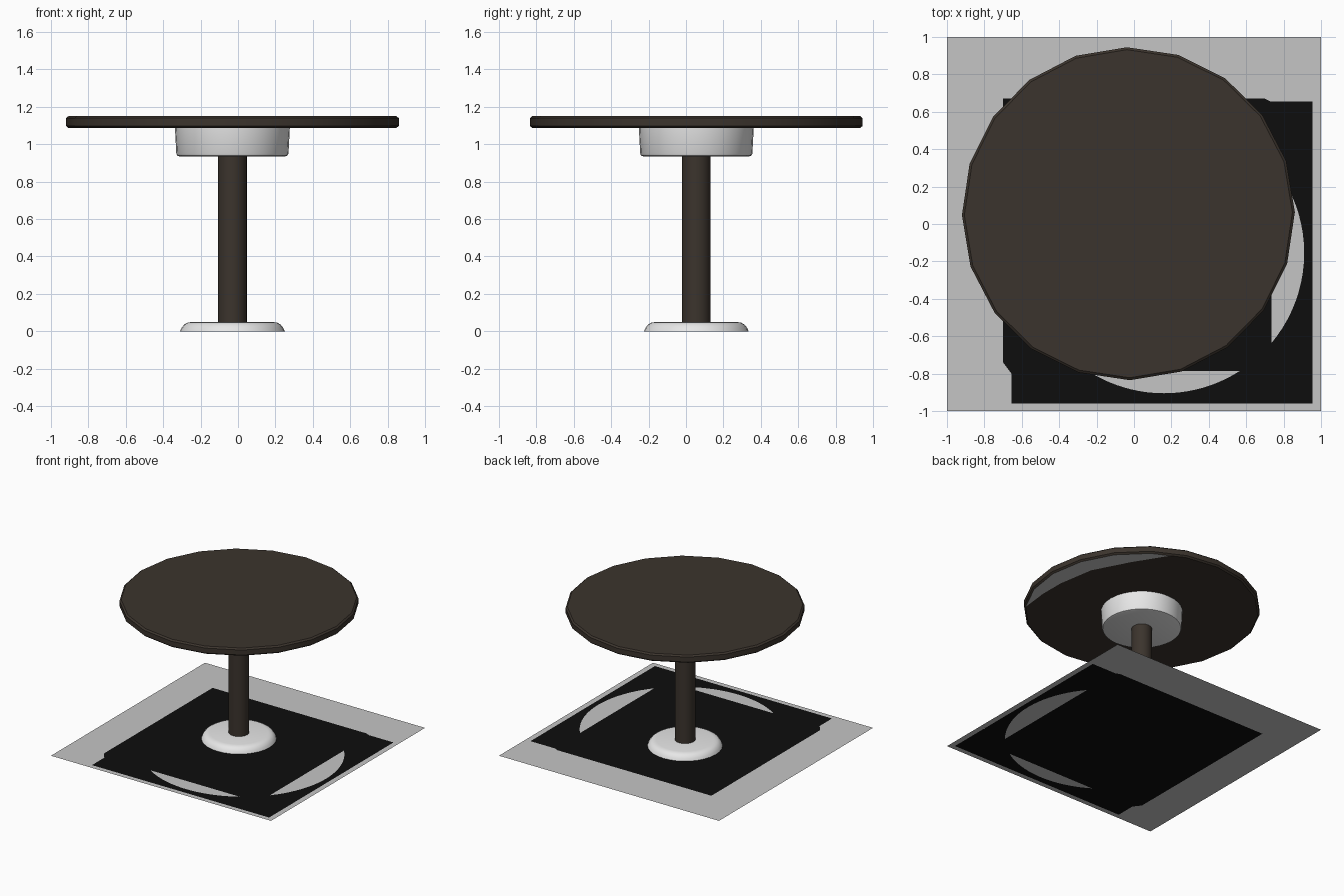
import bpy, bmesh, math
from mathutils import Vector

if "Cube" in bpy.data.objects:
    bpy.data.objects.remove(bpy.data.objects["Cube"])

CX, CY = -0.03, 0.055          # table axis


def material(name, r, g, b):
    m = bpy.data.materials.new(name)
    m.diffuse_color = (r, g, b, 1)
    m.use_nodes = True
    m.node_tree.nodes["Principled BSDF"].inputs["Base Color"].default_value = m.diffuse_color
    return m


WHITE = material("white", 0.80, 0.80, 0.80)
GREY = material("light_grey", 0.56, 0.56, 0.56)
BROWN = material("dark_brown", 0.044, 0.034, 0.026)
BLACK = material("black", 0.004, 0.004, 0.004)


def finish(name, bm, mats, smooth=True):
    mesh = bpy.data.meshes.new(name)
    bm.to_mesh(mesh)
    bm.free()
    for m in mats:
        mesh.materials.append(m)
    ob = bpy.data.objects.new(name, mesh)
    bpy.context.collection.objects.link(ob)
    if smooth:
        bpy.ops.object.select_all(action='DESELECT')
        bpy.context.view_layer.objects.active = ob
        ob.select_set(True)
        bpy.ops.object.shade_smooth_by_angle(angle=math.radians(35))
    return ob


def lathe(profile, sides, bottom=True, turn=0.0):
    """Turn a (radius, height) profile, listed bottom to top, round the table axis."""
    bm = bmesh.new()
    rings = []
    for r, z in profile:
        ang = [turn + math.tau * k / sides for k in range(sides)]
        rings.append([bm.verts.new((CX + r * math.cos(a), CY + r * math.sin(a), z)) for a in ang])
    for low, high in zip(rings, rings[1:]):
        for k in range(sides):
            n = (k + 1) % sides
            bm.faces.new((low[k], low[n], high[n], high[k]))
    bm.faces.new(rings[-1])
    cap = bm.faces.new(rings[0][::-1]) if bottom else None
    return bm, rings, cap


# Foot, column and the round block under the top
bm, _, _ = lathe([(0.28, 0), (0.272, 0.018), (0.258, 0.036), (0.24, 0.046), (0.215, 0.05)], 32, bottom=False)
finish("base", bm, [WHITE])
bm, _, _ = lathe([(0.077, 0.04), (0.077, 0.95)], 24)
finish("column", bm, [BROWN])
bm, _, _ = lathe([(0.283, 0.935), (0.295, 0.939), (0.30, 0.95), (0.307, 1.088)], 32)
finish("support_block", bm, [WHITE])

# Tabletop: 20 sides, with a grey patch cut into its underside
bm, rings, cap = lathe([(0.877, 1.087), (0.89, 1.098), (0.89, 1.139), (0.877, 1.15)], 20,
                       turn=math.radians(0.5))
ring = rings[0]
edge = bm.edges.get((ring[3], ring[4]))
_, end = bmesh.utils.edge_split(edge, ring[3], 0.55)
curve = [(0.74, -0.28), (0.74, -0.07), (0.69, 0.23), (0.54, 0.515)]
new, _ = bmesh.utils.face_split(cap, ring[18], end,
                                coords=[(CX + x, CY + y, 1.087) for x, y in curve])
patch = min(new, cap, key=lambda f: f.calc_area())
patch.material_index = 1
finish("tabletop", bm, [BROWN, GREY])

# Floor sheet: grey border, black square, two grey crescents from one circle
X0, X1, Y0, Y1 = -0.70, 0.955, -0.96, 0.66
XC, YC = 0.735, -0.785                     # straight sides of the crescents
MX, MY, R = 0.16, -0.155, 0.75             # circle


def arc(a0, a1, n=20):
    return [(MX + R * math.cos(a0 + (a1 - a0) * i / n),
             MY + R * math.sin(a0 + (a1 - a0) * i / n)) for i in range(n + 1)]


h = math.acos((XC - MX) / R)
right_arc = arc(-h, h)
h = math.acos((MY - YC) / R)
bottom_arc = arc(-math.pi / 2 - h, -math.pi / 2 + h)
left_edge = [(-0.655, Y0), (-0.655, -0.80), (X0, -0.74), (X0, 0.67)]
top_edge = [(X0, 0.67), (0.70, 0.67), (0.73, 0.655), (X1, 0.655)]

bm = bmesh.new()
cache = {}


def face(points, mat):
    vs = []
    for x, y in points:
        key = (round(x, 4), round(y, 4))
        if key not in cache:
            cache[key] = bm.verts.new((x, y, 0))
        vs.append(cache[key])
    bm.faces.new(vs).material_index = mat


# border
face([(-1, -1), (-0.655, -1)] + left_edge + [(X0, 1), (-1, 1)], 0)
face(top_edge + [(X1, 1), (X0, 1)], 0)
face([(X1, -1), (1, -1), (1, 1), (X1, 1), (X1, 0.655), (X1, Y0)], 0)
face([(-0.655, -1), (X1, -1), (X1, Y0), (-0.655, Y0)], 0)
# crescents
face(right_arc, 0)
face(bottom_arc, 0)
# black: middle, right strip, bottom strip
face([(-0.6665, YC)] + bottom_arc[:1] + bottom_arc[-1:] + [(XC, YC)] + right_arc[:1] + right_arc[-1:]
     + [(XC, 0.655), (0.73, 0.655), (0.70, 0.67), (X0, 0.67), (X0, -0.74)], 1)
face([(XC, YC), (X1, YC), (X1, 0.655), (XC, 0.655)] + right_arc[::-1], 1)
face([(-0.655, Y0), (X1, Y0), (X1, YC), (XC, YC)] + bottom_arc[::-1]
     + [(-0.6665, YC), (-0.655, -0.80)], 1)
finish("floor_sheet", bm, [GREY, BLACK], smooth=False)
